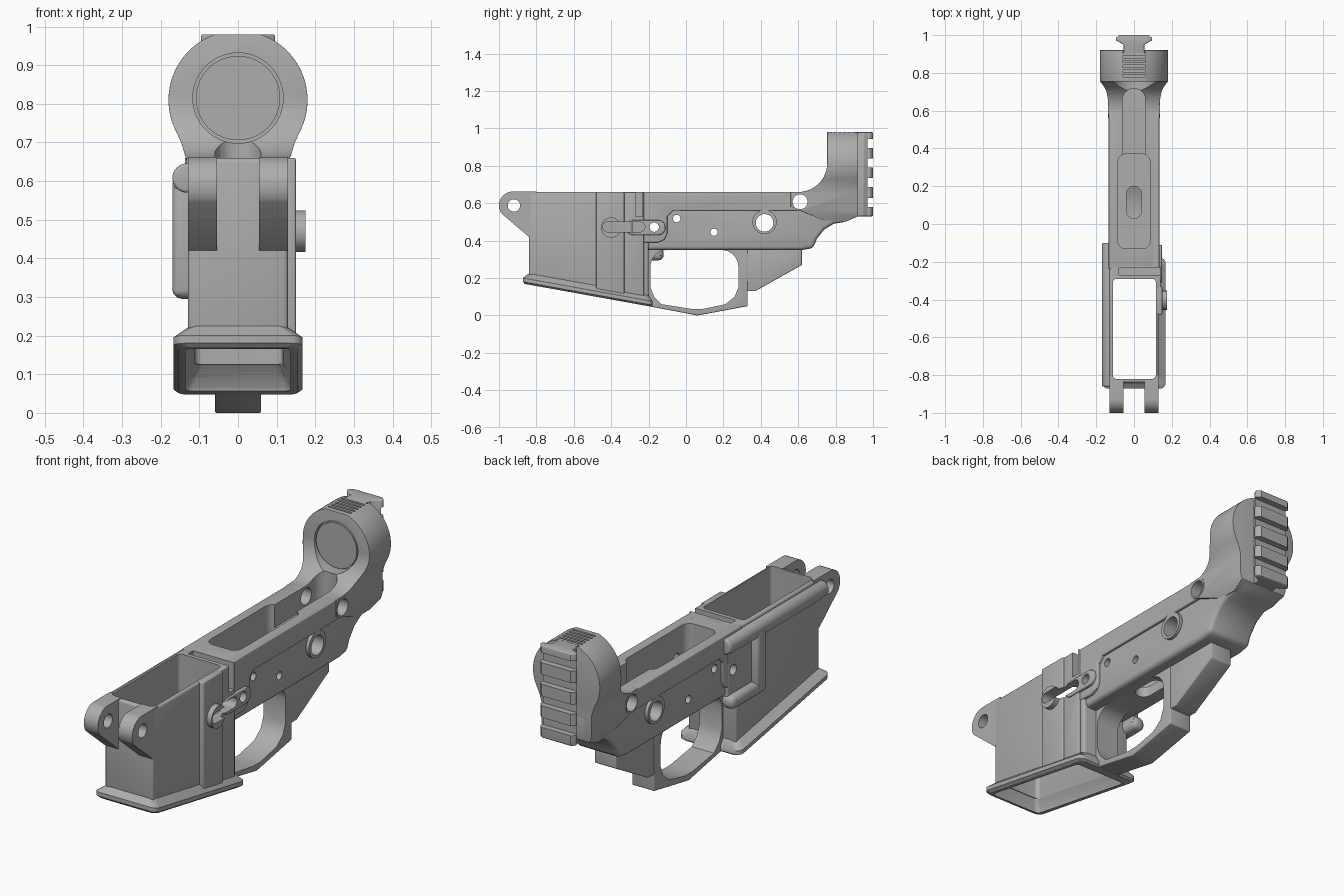
import bpy, bmesh
from math import cos, sin, radians

if "Cube" in bpy.data.objects:
    bpy.data.objects.remove(bpy.data.objects["Cube"])

grey = bpy.data.materials.new("plain grey")
grey.use_nodes = True
colour = (0.42, 0.42, 0.42, 1)
grey.diffuse_color = colour
grey.node_tree.nodes["Principled BSDF"].inputs["Base Color"].default_value = colour

parts, cutters = [], []


# ---- helpers ----
def arc(cx, cy, r, a0, a1, n=12):
    steps = [radians(a0 + (a1 - a0) * i / n) for i in range(n + 1)]
    return [(cx + r * cos(a), cy + r * sin(a)) for a in steps]


def circle(cx, cy, r, n=40):
    return arc(cx, cy, r, 0, 360, n)[:-1]


def rounded(a0, a1, b0, b1, r, n=6):
    return (arc(a1 - r, b1 - r, r, 0, 90, n) + arc(a0 + r, b1 - r, r, 90, 180, n)
            + arc(a0 + r, b0 + r, r, 180, 270, n) + arc(a1 - r, b0 + r, r, 270, 360, n))


def skin(name, rings, store):
    """Join rings of points into a closed solid."""
    bm = bmesh.new()
    rows = [[bm.verts.new(p) for p in ring] for ring in rings]
    n = len(rows[0])
    for low, high in zip(rows, rows[1:]):
        for i in range(n):
            j = (i + 1) % n
            bm.faces.new((low[i], low[j], high[j], high[i]))
    bm.faces.new(rows[0])
    bm.faces.new(rows[-1])
    bmesh.ops.recalc_face_normals(bm, faces=bm.faces)
    mesh = bpy.data.meshes.new(name)
    bm.to_mesh(mesh)
    bm.free()
    mesh.materials.append(grey)
    obj = bpy.data.objects.new(name, mesh)
    bpy.context.collection.objects.link(obj)
    if store is not None:
        store.append(obj)
    return obj


def prism(name, pts, axis, a, b, bevel=0, store=parts):
    """Extrude a flat outline along an axis from a to b."""
    place = {"x": lambda p, t: (t, p[0], p[1]),
             "y": lambda p, t: (p[0], t, p[1]),
             "z": lambda p, t: (p[0], p[1], t)}[axis]
    obj = skin(name, [[place(p, t) for p in pts] for t in (a, b)], store)
    if bevel:
        add_bevel(obj, bevel)
    return obj


def add_bevel(obj, width):
    mod = obj.modifiers.new("bevel", "BEVEL")
    mod.width, mod.segments, mod.angle_limit = width, 3, radians(50)


def cut(obj, tool, operation="DIFFERENCE"):
    mod = obj.modifiers.new("cut", "BOOLEAN")
    mod.object, mod.operation, mod.solver = tool, operation, "EXACT"


def bake(obj):
    graph = bpy.context.evaluated_depsgraph_get()
    mesh = bpy.data.meshes.new_from_object(obj.evaluated_get(graph))
    obj.modifiers.clear()
    obj.data = mesh


def box(a0, a1, b0, b1):
    return [(a0, b0), (a1, b0), (a1, b1), (a0, b1)]


def sloped(name, levels, radius, store):
    """Rounded rings that follow the sloping lower rim."""
    rings = []
    for half, y0, y1, dz in levels:
        rings.append([(x, y, 0.17 - 0.18 * (y + 0.87) + dz)
                      for x, y in rounded(-half, half, y0, y1, radius)])
    return skin(name, rings, store)


# ---- main body ----
underside = [(.92, .53), (.85, .5), (.79, .49), (.74, .46), (.70, .41), (.68, .36), (.62, .35)]
prism("body", [(-.24, .66), (.92, .66)] + underside + [(-.24, .35)], "x", -.118, .118, .02)
prism("upper_band", [(-.24, .66), (.85, .66), (.85, .56), (-.07, .56), (-.1, .53),
                     (-.1, .44), (-.115, .405), (-.15, .39), (-.24, .39)], "x", -.134, .134, .006)
prism("selector_boss", circle(.42, .5, .065), "x", -.134, .134)
prism("takedown_boss", circle(.61, .61, .05), "x", -.137, .137)

# ---- front well with sloping rim ----
prism("front_well", [(-.84, .66), (-.84, .2), (-.2, .08), (-.2, .66)], "x", -.13, .13, .012)
sloped("flared_rim", [(.155, -.862, -.188, 0), (.167, -.872, -.178, .01),
                      (.167, -.872, -.178, .03), (.131, -.841, -.2, .06)], .03, parts)
for side, name in ((-1, "right_pivot_lug"), (1, "left_pivot_lug")):
    prism(name, [(-.8, .663)] + arc(-.925, .588, .075, 90, 215, 16)
          + [(-.84, .42), (-.8, .42)], "x", side * .055, side * .13)

# ---- guard loop and grip mount ----
guard = prism("guard_loop", [(-.24, .37), (-.24, .057), (.02, .008), (.06, 0), (.1, .007),
                             (.33, .05), (.33, .37)], "x", -.06, .06, .005)
loop_hole = prism("loop_cutter", arc(-.1, .26, .09, 90, 180, 8) + [(-.19, .15), (-.17, .1), (-.13, .06),
                  (.03, .035), (.09, .035), (.21, .06), (.26, .1), (.28, .15)]
                  + arc(.19, .26, .09, 0, 90, 8), "x", -.3, .3, store=None)
cut(guard, loop_hole)
mount = prism("grip_mount", [(.31, .13), (.37, .13), (.62, .27), (.62, .38), (.31, .38)],
              "x", -.058, .058, .004)

# ---- rear tower: side outline crossed with front outline ----
tower = prism("rear_tower", [(.56, .58), (.56, .66)] + arc(.6, .815, .155, -90, 0, 16)
              + [(.755, .98), (.92, .98), (.92, .53), (.85, .5), (.76, .5)], "x", -.3, .3)
half = [(.1, .45), (.135, .56), (.135, .66), (.147, .7)] + arc(0, .81, .18, -24, 70.8, 24)
front_shape = prism("tower_outline", half + [(-x, z) for x, z in reversed(half)],
                    "y", .4, 1.2, store=None)
cut(tower, front_shape, "INTERSECT")
bake(tower)
add_bevel(tower, .012)
prism("tower_disc", circle(0, .815, .109, 64), "y", .757, .8)
disc_groove = prism("disc_groove_cutter", circle(0, .815, .117, 64), "y", .7, .775, store=None)

# ---- toothed rear rail ----
rail_half = [(.055, .9), (.055, .95), (.096, .972), (.096, .985), (.078, 1.0)]
rail = prism("rear_rail", rail_half + [(-x, y) for x, y in reversed(rail_half)], "z", .53, .98, .006)
tooth_cuts = [prism("tooth_cutter", box(.97, 1.1, z - .024, z + .024), "x", -.2, .2, store=None)
              for z in (.605, .71, .815, .92)]
grip_cuts = [prism("ridge_cutter", rounded(-.062, .062, y - .006, y + .006, .005, 3),
                   "z", .968, 1.1, store=None)
             for y in (.785, .81, .835, .86, .885, .91)]

# ---- catch details on the +x side ----
prism("side_fence", [(-.48, .66), (-.48, .13), (-.33, .105), (-.33, .66)], "x", .1, .15, .006)
prism("side_step", [(-.34, .66), (-.34, .12), (-.225, .1), (-.225, .66)], "x", .1, .141, .004)
prism("catch_boss", rounded(-.32, -.11, .43, .51, .039), "x", .08, .148, .004)
prism("button_ring", circle(-.4, .47, .054), "x", .1, .175)

# ---- long tube and catch fence on the -x side ----
prism("detent_tube", circle(-.132, .608, .038, 24), "y", -.86, -.1, .008)
prism("tube_web", box(-.165, -.1, .58, .62), "y", -.8, -.11)
prism("fence_upright", box(-.38, -.31, .3, .61), "x", -.17, -.1, .018)
prism("fence_bar", box(-.38, -.12, .295, .36), "x", -.17, -.1, .025)
prism("fence_backing", box(-.33, -.13, .32, .6), "x", -.136, -.1, .006)

# ---- openings shared by every part ----
prism("well_cutter", rounded(-.112, .116, -.82, -.29, .02), "z", -.2, 1.2, store=cutters)
sloped("mouth_cutter", [(.14, -.85, -.235, -.03), (.135, -.845, -.24, .01), (.112, -.825, -.285, .06)],
       .02, cutters)
prism("pocket_cutter", rounded(-.085, .085, -.13, .37, .04), "z", .4, .8, store=cutters)
prism("slot_cutter", rounded(-.04, .04, .03, .2, .039), "z", .3, .8, store=cutters)
prism("rear_pocket_cutter", rounded(-.06, .06, .3, .715, .055), "z", .55, .74, store=cutters)
prism("catch_slot_cutter", box(-.08, .25, -.27, -.232), "z", .53, .9, store=cutters)
prism("catch_window_cutter", rounded(-.445, -.22, .447, .5, .025), "x", .06, .3, store=cutters)
for y, z, r in ((-.92, .588, .033), (.61, .608, .04), (.42, .495, .047),
                (-.05, .518, .02), (.15, .445, .019), (-.17, .472, .025)):
    prism("pin_cutter", circle(y, z, r, 28), "x", -.4, .4, store=cutters)


def bounds(obj):
    return [(min(v.co[i] for v in obj.data.vertices), max(v.co[i] for v in obj.data.vertices))
            for i in range(3)]


def touches(a, b):
    return all(p[0] < q[1] and q[0] < p[1] for p, q in zip(bounds(a), bounds(b)))


# ---- apply all cuts, then shade ----
for tool in tooth_cuts:
    cut(rail, tool)
for tool in grip_cuts:
    cut(tower, tool)
cut(tower, disc_groove)
for obj in parts:
    for tool in cutters:
        if touches(obj, tool):
            cut(obj, tool)
for obj in parts:
    bake(obj)
    obj.data.shade_smooth()
    obj.data.set_sharp_from_angle(angle=radians(35))
for tool in cutters + tooth_cuts + grip_cuts + [loop_hole, front_shape, disc_groove]:
    bpy.data.objects.remove(tool)
